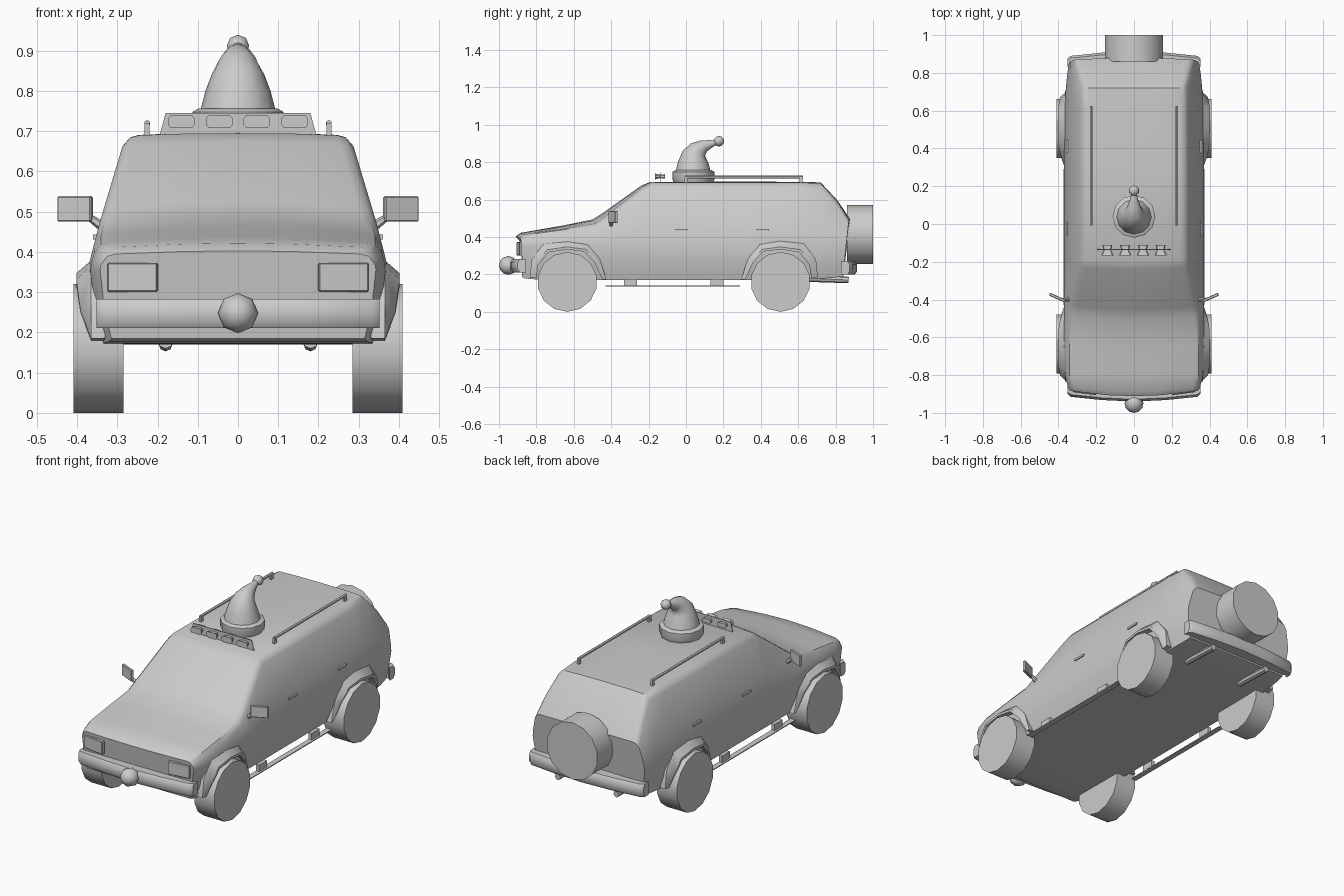
import bpy, bmesh, math
from mathutils import Vector, Matrix

if "Cube" in bpy.data.objects:
    bpy.data.objects.remove(bpy.data.objects["Cube"])


def finish(name, bm, angle=35):
    bmesh.ops.recalc_face_normals(bm, faces=bm.faces)
    me = bpy.data.meshes.new(name)
    bm.to_mesh(me)
    bm.free()
    ob = bpy.data.objects.new(name, me)
    bpy.context.collection.objects.link(ob)
    if angle:
        bpy.context.view_layer.objects.active = ob
        ob.select_set(True)
        bpy.ops.object.shade_smooth_by_angle(angle=math.radians(angle))
        ob.select_set(False)
    return ob


def loft(name, rings, angle=35):
    """Skin a list of closed rings and cap both ends."""
    bm = bmesh.new()
    vs = [[bm.verts.new(p) for p in r] for r in rings]
    n = len(vs[0])
    for a, b in zip(vs, vs[1:]):
        for i in range(n):
            j = (i + 1) % n
            bm.faces.new((a[i], a[j], b[j], b[i]))
    bm.faces.new(vs[0])
    bm.faces.new(vs[-1])
    return finish(name, bm, angle)


def box(name, c, size, rot_z=0, bevel=0):
    bm = bmesh.new()
    bmesh.ops.create_cube(bm, size=1, matrix=Matrix.Translation(c) @ Matrix.Rotation(rot_z, 4, 'Z')
                          @ Matrix.Diagonal((*size, 1)))
    if bevel:
        bmesh.ops.bevel(bm, geom=bm.edges[:], offset=bevel, segments=1, affect='EDGES')
    return finish(name, bm, 0)


def rod(name, a, b, r1, r2, sides):
    a, b = Vector(a), Vector(b)
    q = (b - a).to_track_quat('Z', 'Y').to_matrix().to_4x4()
    bm = bmesh.new()
    bmesh.ops.create_cone(bm, cap_ends=True, segments=sides, radius1=r1, radius2=r2,
                          depth=(b - a).length, matrix=Matrix.Translation((a + b) / 2) @ q)
    return finish(name, bm)


def ball(name, c, r):
    bm = bmesh.new()
    bmesh.ops.create_uvsphere(bm, u_segments=8, v_segments=6, radius=r,
                              matrix=Matrix.Translation(c) @ Matrix.Rotation(math.pi / 2, 4, 'X'))
    return finish(name, bm, 50)


# Body: cross-sections along y, side width looked up by height
WIDTHS = [(0.17, 0.338), (0.25, 0.36), (0.36, 0.373), (0.47, 0.345), (0.66, 0.288), (0.70, 0.275)]


def width(z):
    for (z0, w0), (z1, w1) in zip(WIDTHS, WIDTHS[1:]):
        if z <= z1:
            return w0 + (w1 - w0) * max(0, z - z0) / (z1 - z0)
    return WIDTHS[-1][1]


def section(y, bottom, top, crown, scale, lean, bow):
    sh = top - 0.028
    half = [(width(bottom), bottom)] + [(width(z), z) for z in
            (0.25, 0.35, 0.35 + 0.37 * (sh - 0.35), sh, top - 0.006)]
    half[-1] = (half[-1][0] - 0.012, half[-1][1])
    half += [(width(top) - 0.032, top), (0.15, top + crown * 0.75)]
    half = [(x * scale, z) for x, z in half]
    full = half + [(0, top + crown)] + [(-x, z) for x, z in reversed(half)]
    return [(x, y + lean * (z - 0.42) + bow * (x / 0.35) ** 2, z) for x, z in full]


loft("body", [section(*s) for s in [
    (-0.912, 0.185, 0.395, 0.008, 0.92, -0.05, 0.03),
    (-0.885, 0.178, 0.412, 0.010, 0.94, -0.04, 0.02),
    (-0.80, 0.173, 0.425, 0.012, 0.985, 0, 0),
    (-0.65, 0.172, 0.445, 0.018, 1, 0, 0),
    (-0.50, 0.171, 0.472, 0.022, 1, 0, 0.02),
    (-0.45, 0.171, 0.507, 0.018, 1, 0, 0.02),
    (-0.24, 0.170, 0.668, 0.006, 1, 0, 0.02),
    (-0.19, 0.170, 0.690, 0.005, 1, 0, 0),
    (0.30, 0.170, 0.691, 0.005, 1, 0, 0),
    (0.60, 0.172, 0.691, 0.004, 0.995, 0, 0),
    (0.72, 0.178, 0.688, 0.004, 0.97, 0, 0),
    (0.80, 0.182, 0.592, 0.004, 0.95, 0.05, 0),
    (0.872, 0.190, 0.490, 0.004, 0.925, 0.10, -0.01)]])

# Bumpers and nose ball
for name, s, zc in (("front_bumper", -1, 0.247), ("rear_bumper", 1, 0.235)):
    rings = []
    for x, yo in ((-0.352, 0.90), (-0.335, 0.915), (-0.17, 0.932), (0, 0.94),
                  (0.17, 0.932), (0.335, 0.915), (0.352, 0.90)):
        if s > 0:
            yo -= 0.025
        yi = yo - (0.045 if abs(x) > 0.3 else 0.075)
        h = 0.036
        rings.append([(x, s * yi, zc - h), (x, s * (yo - 0.012), zc - h), (x, s * yo, zc - h * 0.5),
                      (x, s * yo, zc + h * 0.5), (x, s * (yo - 0.012), zc + h), (x, s * yi, zc + h)])
    loft(name, rings)
ball("nose_ball", (0, -0.95, 0.248), 0.05)

# Spare wheel on the tailgate
rod("spare_wheel", (0, 0.86, 0.413), (0, 1.0, 0.413), 0.158, 0.158, 14)

# Arch outlines: (dy, z) at the lip and where the flare meets the body
ARCH = [(-0.165, 0.18, -0.20, 0.185), (-0.155, 0.25, -0.19, 0.28), (-0.10, 0.318, -0.125, 0.365),
        (0, 0.334, 0, 0.378), (0.09, 0.322, 0.115, 0.362), (0.145, 0.265, 0.175, 0.28),
        (0.19, 0.172, 0.21, 0.172)]
REACH = [0.365, 0.392, 0.402, 0.402, 0.398, 0.385, 0.366]

for side, s in (("right", 1), ("left", -1)):
    # Wheels and flares
    for end, yc in (("front", -0.635), ("rear", 0.505)):
        rod(f"{end}_{side}_wheel", (s * 0.285, yc, 0.16), (s * 0.409, yc, 0.16), 0.16, 0.16, 14)
        k = 1 if end == "front" else -1
        rings = []
        for (ya, za, yb, zb), r in zip(ARCH, REACH):
            ym, zm = ya + (yb - ya) * 0.3, za + (zb - za) * 0.3
            rings.append([(s * 0.33, yc + k * ya, za), (s * r, yc + k * ya, za),
                          (s * r, yc + k * ym, zm), (s * 0.366, yc + k * yb, zb),
                          (s * 0.33, yc + k * yb, zb)])
        loft(f"{end}_{side}_arch", rings)

    # Mirrors
    box(f"{side}_mirror", (s * 0.405, -0.39, 0.507), (0.092, 0.016, 0.063), s * 0.42, 0.003)
    rod(f"{side}_mirror_arm", (s * 0.335, -0.40, 0.462), (s * 0.375, -0.40, 0.49), 0.013, 0.008, 6)

    # Roof rails
    rod(f"{side}_roof_rail", (s * 0.226, -0.005, 0.72), (s * 0.226, 0.625, 0.72), 0.008, 0.008, 6)
    for y in (0.0, 0.615):
        box(f"{side}_rail_post", (s * 0.226, y, 0.704), (0.012, 0.018, 0.034))

    # Running boards with brackets
    box(f"{side}_running_board", (s * 0.358, -0.07, 0.137), (0.03, 0.72, 0.005))
    for y in (-0.297, 0.165):
        box(f"{side}_board_bracket", (s * 0.352, y, 0.157), (0.02, 0.07, 0.036))

    # Exhaust pipes
    rod(f"{side}_exhaust", (s * 0.18, 0.65, 0.18), (s * 0.18, 0.87, 0.17), 0.02, 0.017, 8)

    # Headlights and door handles
    box(f"{side}_headlight", (s * 0.262, -0.888, 0.337), (0.125, 0.02, 0.072), s * 0.13, 0.003)
    for y in (-0.025, 0.41):
        box(f"{side}_door_handle", (s * 0.354, y, 0.437), (0.012, 0.07, 0.012))

# Roof lamps on a thin backing plate
loft("lamp_plate", [[(-0.195, y, 0.69), (0.195, y, 0.69), (0.18, y, 0.745), (-0.18, y, 0.745)]
                    for y in (-0.137, -0.133)], 0)
for i in range(4):
    xc = -0.141 + 0.094 * i
    loft("roof_lamp", [[(xc + a * w, y, 0.724 + b * h) for a, b in
                        ((-1, -.5), (-.8, -1), (.8, -1), (1, -.5), (1, .5), (.8, 1), (-.8, 1), (-1, .5))]
                       for y, w, h in ((-0.167, 0.033, 0.016), (-0.138, 0.02, 0.009),
                                       (-0.112, 0.026, 0.012))])

# Floppy hat: brim, bent cone, bobble
def disc(y, z, r, tilt=0, n=12):
    return [(r * math.cos(t), y + r * math.sin(t) * math.cos(tilt), z - r * math.sin(t) * math.sin(tilt))
            for t in (2 * math.pi * i / n for i in range(n))]


loft("hat_brim", [disc(0.04, 0.692, 0.106), disc(0.04, 0.71, 0.113), disc(0.04, 0.748, 0.113),
                  disc(0.04, 0.757, 0.098)])
loft("hat_cone", [disc(*p) for p in [
    (0.038, 0.75, 0.094, 0), (0.039, 0.80, 0.081, 0.05), (0.045, 0.84, 0.066, 0.3),
    (0.064, 0.868, 0.05, 0.7), (0.095, 0.887, 0.034, 1.05), (0.135, 0.899, 0.02, 1.2),
    (0.172, 0.911, 0.012, 1.2)]], 50)
ball("hat_bobble", (0, 0.176, 0.912), 0.028)
